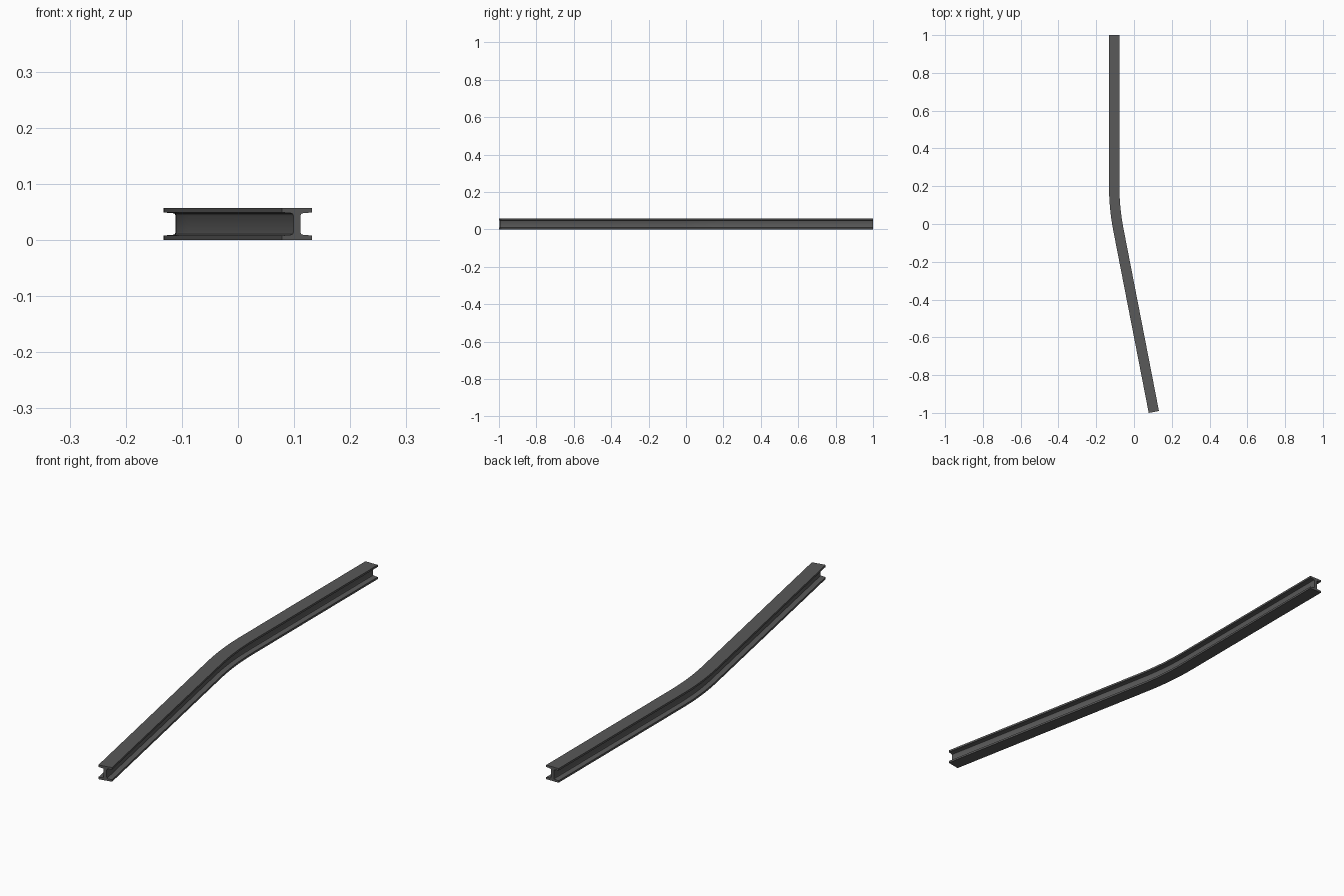
import bpy, bmesh, math

if "Cube" in bpy.data.objects:
    bpy.data.objects.remove(bpy.data.objects["Cube"])

# Beam dimensions
W, H = 0.0275, 0.057      # half flange width, full height
WEB = 0.0062              # half web thickness
TIP, ROOT = 0.008, 0.0105 # flange thickness at tip and at web
ANGLE = math.radians(11)

# Quarter of the I-section (u across, z measured from mid height), mirrored
h = H / 2
q = [(W, h), (W, h - TIP), (WEB + 0.005, h - TIP - 0.0012),
     (WEB + 0.0015, h - ROOT), (WEB, h - ROOT - 0.004)]
right = q + [(u, -z) for u, z in reversed(q)]
profile = right + [(-u, z) for u, z in reversed(right)]

# Plan path: straight, circular bend, straight
x0, yb, half = -0.105, 0.085, 0.12
radius = half / math.tan(ANGLE / 2)
path = [(x0, 1.0, 0.0)]
steps = 10
for i in range(steps + 1):
    a = ANGLE * i / steps
    path.append((x0 + radius * (1 - math.cos(a)),
                 yb + half - radius * math.sin(a), a))
path.append((0.105, -0.995, ANGLE))

# Sweep the section along the path
bm = bmesh.new()
rings = []
for x, y, a in path:
    rings.append([bm.verts.new((x + u * math.cos(a), y + u * math.sin(a), z + h))
                  for u, z in profile])
n = len(profile)
for r, s in zip(rings, rings[1:]):
    for i in range(n):
        j = (i + 1) % n
        bm.faces.new((r[i], r[j], s[j], s[i]))
bm.faces.new(rings[0])
bm.faces.new(rings[-1][::-1])
bmesh.ops.recalc_face_normals(bm, faces=bm.faces)
mesh = bpy.data.meshes.new("bent_i_beam")
bm.to_mesh(mesh)
bm.free()
beam = bpy.data.objects.new("bent_i_beam", mesh)
bpy.context.collection.objects.link(beam)

# Dark steel
mat = bpy.data.materials.new("dark_steel")
mat.diffuse_color = (0.1, 0.1, 0.1, 1)
mat.use_nodes = True
mat.node_tree.nodes["Principled BSDF"].inputs["Base Color"].default_value = mat.diffuse_color
mesh.materials.append(mat)

bpy.context.view_layer.objects.active = beam
beam.select_set(True)
bpy.ops.object.shade_smooth_by_angle(angle=math.radians(30))
